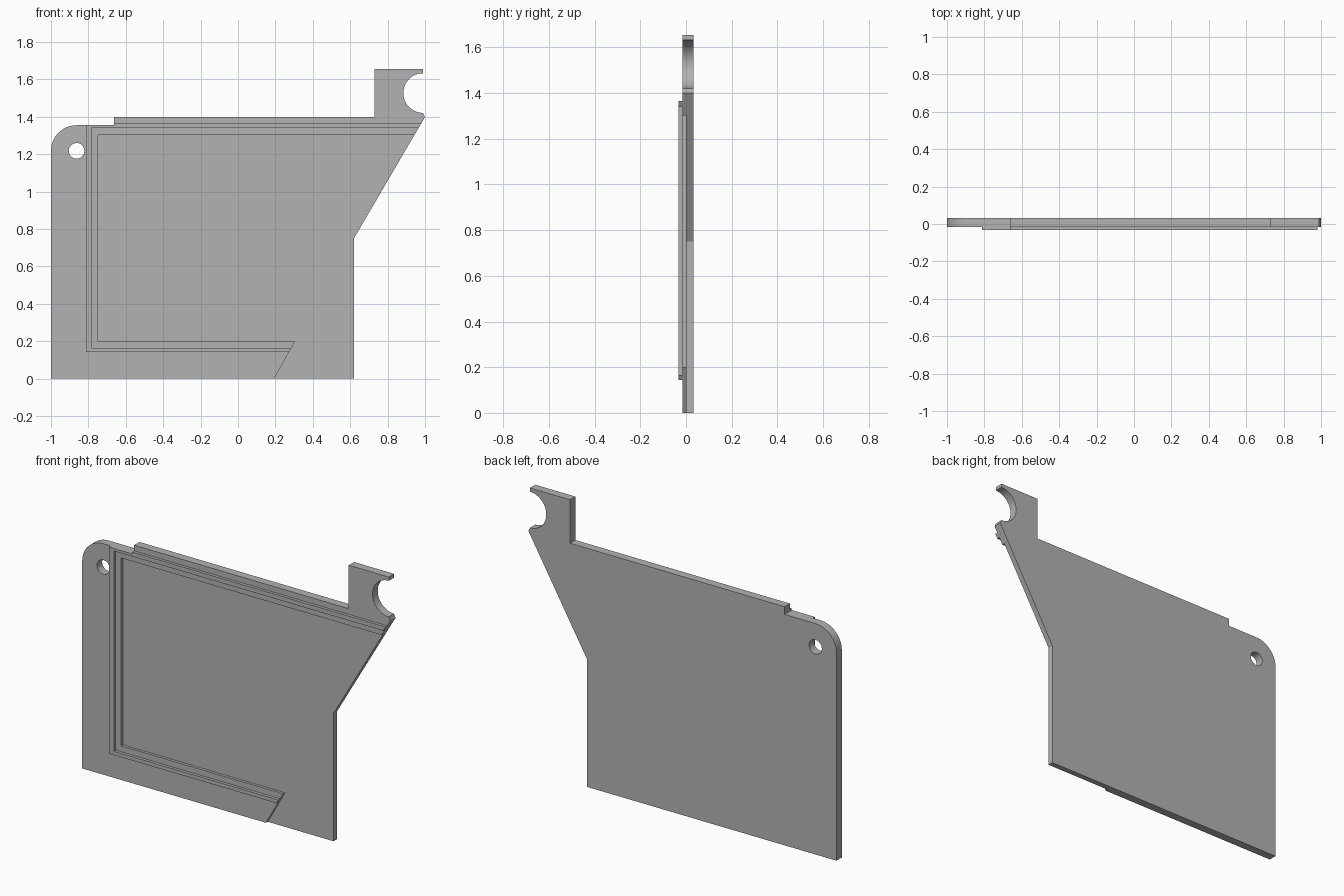
import bpy, bmesh
from math import cos, sin, radians

cube = bpy.data.objects.get("Cube")
if cube:
    bpy.data.objects.remove(cube, do_unlink=True)

# One plain grey for the whole panel
grey = bpy.data.materials.new("plain grey")
grey.use_nodes = True
colour = (0.45, 0.45, 0.45, 1)
grey.diffuse_color = colour
grey.node_tree.nodes["Principled BSDF"].inputs["Base Color"].default_value = colour

# Layer depths, from the ridge front to the panel back
RIDGE, FRAME, PANEL, BACK = -0.033, -0.016, 0.0, 0.033
HOLE = (-0.863, 1.218)


def arc(centre, radius, start, end, steps):
    angles = [radians(start + (end - start) * i / steps) for i in range(steps + 1)]
    return [(centre[0] + radius * cos(a), centre[1] + radius * sin(a)) for a in angles]


def slab(name, outline, front, back):
    """Extrude an (x, z) outline from front to back along y."""
    bm = bmesh.new()
    face = bm.faces.new([bm.verts.new((x, front, z)) for x, z in outline])
    new = bmesh.ops.extrude_face_region(bm, geom=[face])["geom"]
    verts = [v for v in new if isinstance(v, bmesh.types.BMVert)]
    bmesh.ops.translate(bm, verts=verts, vec=(0, back - front, 0))
    bmesh.ops.recalc_face_normals(bm, faces=bm.faces)
    mesh = bpy.data.meshes.new(name)
    bm.to_mesh(mesh)
    bm.free()
    obj = bpy.data.objects.new(name, mesh)
    bpy.context.collection.objects.link(obj)
    mesh.materials.append(grey)
    return obj


def activate(obj):
    bpy.ops.object.select_all(action="DESELECT")
    obj.select_set(True)
    bpy.context.view_layer.objects.active = obj


# Upper edge shared by panel and frame: slanted tip, hook, step, round corner
upper_edge = [(1.0, 1.4), (0.99, 1.42)]
upper_edge += arc((0.99, 1.527), 0.106, 270, 90, 24)
upper_edge += [(0.99, 1.655), (0.73, 1.655), (0.73, 1.4), (-0.663, 1.4), (-0.663, 1.355)]
upper_edge += arc(HOLE, 0.137, 90, 180, 16)

# Back panel with its slanted right side
panel = slab("back_panel", [(-1, 0), (0.62, 0), (0.62, 0.75)] + upper_edge, PANEL, BACK)

# Raised C-shaped frame on the front of the panel
frame = slab("raised_frame", [(-1, 0), (0.193, 0), (0.305, 0.2), (-0.748, 0.2),
                              (-0.748, 1.302), (0.943, 1.302)] + upper_edge, FRAME, PANEL)

# Narrow ridge running along the frame
ridge = slab("frame_ridge", [(-0.813, 0.143), (0.273, 0.143), (0.286, 0.165),
                             (-0.783, 0.165), (-0.783, 1.34), (0.965, 1.34),
                             (0.98, 1.366), (-0.663, 1.366), (-0.663, 1.355),
                             (-0.813, 1.355)], RIDGE, FRAME)

# Round hole through the corner
cutter = slab("hole_cutter", arc(HOLE, 0.042, 0, 345, 23), -0.1, 0.1)
cutter.hide_render = True
for part in (panel, frame):
    activate(part)
    cut = part.modifiers.new("corner hole", "BOOLEAN")
    cut.operation = "DIFFERENCE"
    cut.solver = "EXACT"
    cut.object = cutter
    bpy.ops.object.modifier_apply(modifier=cut.name)
bpy.data.objects.remove(cutter, do_unlink=True)

for part in (panel, frame, ridge):
    activate(part)
    bpy.ops.object.shade_smooth_by_angle(angle=radians(30))
